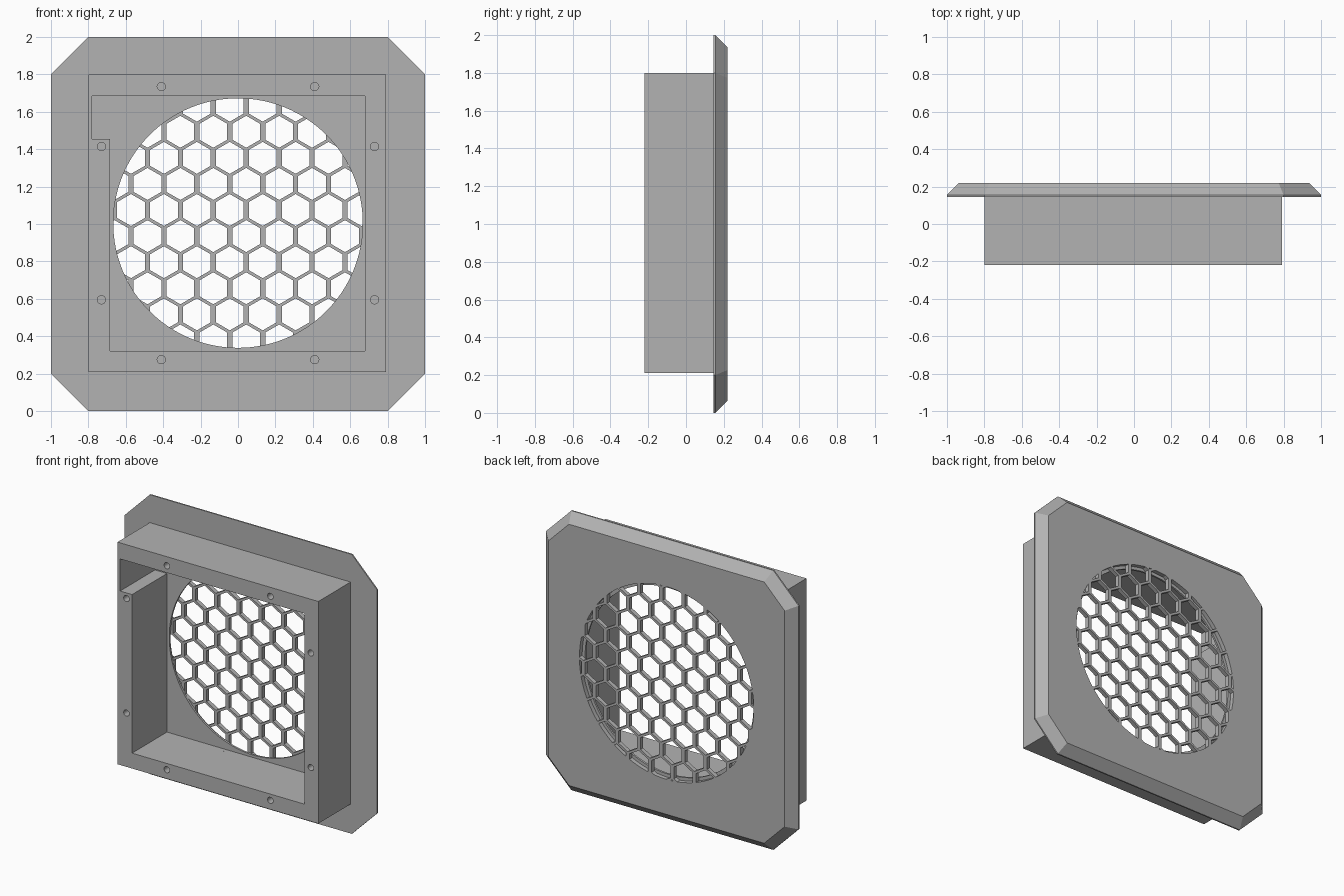
import bpy, bmesh
from math import cos, sin, pi, hypot

cube = bpy.data.objects.get("Cube")
if cube:
    bpy.data.objects.remove(cube, do_unlink=True)

grey = bpy.data.materials.new("plain_grey")
grey.use_nodes = True
grey.diffuse_color = (0.45, 0.45, 0.45, 1)
grey.node_tree.nodes["Principled BSDF"].inputs["Base Color"].default_value = (0.45, 0.45, 0.45, 1)

MID = 1.005          # height of the opening's centre
FRONT, SEAT, FLOOR, GRILLE, BACK = -0.22, 0.145, 0.175, 0.19, 0.22


def loft(name, stacks):
    """Make closed solids; each stack is a list of (outline, y) rings."""
    bm = bmesh.new()
    for stack in stacks:
        rings = [[bm.verts.new((x, y, z)) for x, z in pts] for pts, y in stack]
        n = len(rings[0])
        bm.faces.new(rings[0])
        bm.faces.new(rings[-1][::-1])
        for a, b in zip(rings, rings[1:]):
            for i in range(n):
                j = (i + 1) % n
                bm.faces.new((a[i], b[i], b[j], a[j]))
    bmesh.ops.recalc_face_normals(bm, faces=bm.faces[:])
    mesh = bpy.data.meshes.new(name)
    bm.to_mesh(mesh)
    bm.free()
    mesh.materials.append(grey)
    ob = bpy.data.objects.new(name, mesh)
    bpy.context.scene.collection.objects.link(ob)
    return ob


def prism(name, outlines, y0, y1):
    return loft(name, [[(pts, y0), (pts, y1)] for pts in outlines])


def ngon(x, z, r, n, turn=0.0):
    return [(x + r * cos(turn + 2 * pi * i / n), z + r * sin(turn + 2 * pi * i / n)) for i in range(n)]


def octagon(half, flat):
    """Square with cut corners, centred at height 1."""
    pts = []
    for sx, sz in ((1, 1), (-1, 1), (-1, -1), (1, -1)):
        pair = [(sx * half, 1 + sz * flat), (sx * flat, 1 + sz * half)]
        pts += pair if sx * sz > 0 else pair[::-1]
    return pts


def boolean(ob, cutter, operation="DIFFERENCE"):
    cutter.hide_render = True
    mod = ob.modifiers.new("cut", "BOOLEAN")
    mod.operation, mod.solver, mod.object = operation, "EXACT", cutter
    bpy.context.view_layer.objects.active = ob
    bpy.ops.object.modifier_apply(modifier=mod.name)


# Solid parts: bevelled mounting plate and deep square frame
plate = loft("mounting_plate", [[(octagon(1, 0.8), SEAT), (octagon(1, 0.8), 0.155),
                                 (octagon(0.935, 0.773), BACK)]])
frame = prism("square_frame", [[(-0.8, 0.21), (0.79, 0.21), (0.79, 1.8), (-0.8, 1.8)]], FRONT, SEAT)

# Square cavity with a side notch in the upper corner
cavity = prism("cavity_cutter", [[(-0.685, 0.32), (0.68, 0.32), (0.68, 1.685), (-0.78, 1.685),
                                  (-0.78, 1.455), (-0.685, 1.455)]], -0.3, FLOOR)
boolean(frame, cavity)
boolean(plate, cavity)

# Blind screw holes around the frame
spots = [(sx * a, MID + sz * b) for a, b in ((0.41, 0.73), (0.73, 0.41))
         for sx in (1, -1) for sz in (1, -1)]
screws = prism("screw_hole_cutter", [ngon(x, z, 0.022, 24) for x, z in spots], -0.3, -0.06)
boolean(frame, screws)

# Round opening in front of the grille
opening = prism("opening_cutter", [ngon(0, MID, 0.667, 128)], 0.1, GRILLE)
boolean(plate, opening)

# Honeycomb cells, trimmed to a circle a little wider than the opening
PITCH, ROW, RADIUS = 0.176, 0.1395, 0.148 / 3 ** 0.5
cells = []
for row in range(-6, 6):
    for col in range(-6, 6):
        x = (col + (0.25 if row % 2 else 0.75)) * PITCH
        z = (row + 0.5) * ROW
        if hypot(x, z) < 0.69 + RADIUS:
            cells.append(ngon(x, MID + z, RADIUS, 6, pi / 6))
honeycomb = prism("honeycomb_cutter", cells, 0.1, 0.3)
trim = prism("honeycomb_trim", [ngon(0, MID, 0.69, 128)], GRILLE - 0.001, 0.28)
boolean(honeycomb, trim, "INTERSECT")
boolean(plate, honeycomb)

for helper in (cavity, screws, opening, honeycomb, trim):
    bpy.data.objects.remove(helper, do_unlink=True)

# Smooth the round walls, keep every corner sharp
bpy.ops.object.select_all(action="DESELECT")
for ob in (plate, frame):
    ob.select_set(True)
bpy.context.view_layer.objects.active = plate
bpy.ops.object.shade_smooth_by_angle(angle=pi / 9)
